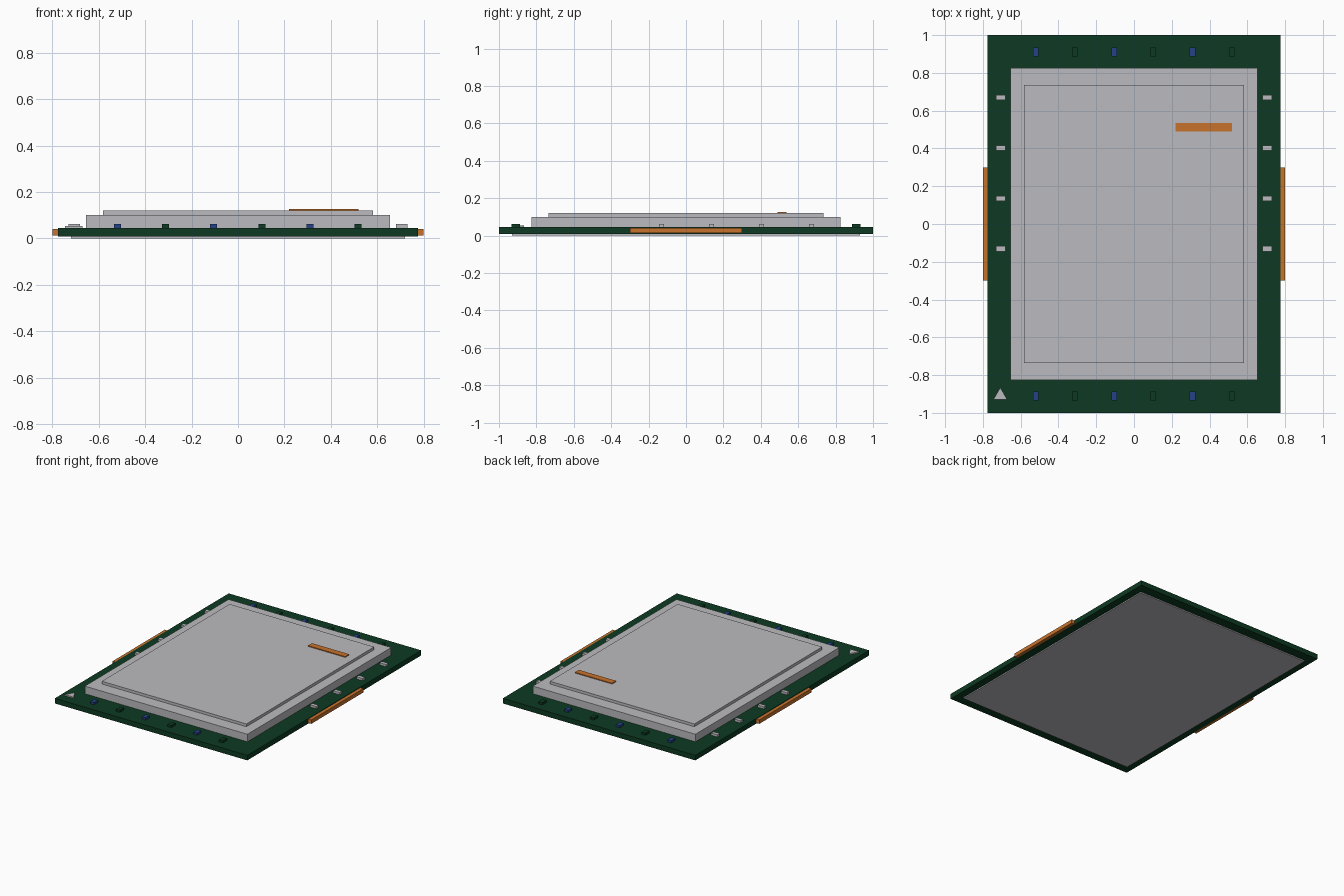
import bpy
import bmesh
from mathutils import Vector

if "Cube" in bpy.data.objects:
    bpy.data.objects.remove(bpy.data.objects["Cube"], do_unlink=True)


def material(name, r, g, b):
    m = bpy.data.materials.new(name)
    m.use_nodes = True
    m.diffuse_color = (r, g, b, 1)
    m.node_tree.nodes["Principled BSDF"].inputs["Base Color"].default_value = (r, g, b, 1)
    return m


GREEN = material("board green", 0.004, 0.042, 0.016)
SILVER = material("silver metal", 0.50, 0.50, 0.53)
COPPER = material("copper", 0.57, 0.17, 0.025)
BLUE = material("component blue", 0.018, 0.055, 0.24)


def finish(name, bm, mat):
    bmesh.ops.recalc_face_normals(bm, faces=bm.faces)
    mesh = bpy.data.meshes.new(name)
    bm.to_mesh(mesh)
    bm.free()
    mesh.materials.append(mat)
    obj = bpy.data.objects.new(name, mesh)
    bpy.context.collection.objects.link(obj)
    return obj


def box(name, x, y, width, depth, bottom, top, mat):
    bm = bmesh.new()
    bmesh.ops.create_cube(bm, size=1)
    bmesh.ops.scale(bm, vec=(width, depth, top - bottom), verts=bm.verts)
    bmesh.ops.translate(bm, vec=(x, y, (top + bottom) / 2), verts=bm.verts)
    return finish(name, bm, mat)


BOARD_TOP = 0.045

# Board, contact plate underneath and stepped metal lid
box("contact_plate", 0, 0, 1.44, 1.86, 0, 0.01, SILVER)
box("circuit_board", 0, 0, 1.55, 2.0, 0.008, BOARD_TOP, GREEN)
box("lid_base", 0, 0, 1.31, 1.654, BOARD_TOP, 0.1, SILVER)
box("lid_top", 0, 0, 1.164, 1.47, 0.1, 0.12, SILVER)
box("lid_stripe", 0.37, 0.513, 0.3, 0.046, 0.12, 0.126, COPPER)

for side, label in ((1, "left"), (-1, "right")):
    # Copper tabs on the long edges
    box(f"{label}_edge_tab", side * 0.785, 0, 0.03, 0.6, 0.013, 0.041, COPPER)
    # Silver pads beside the lid
    for i in range(4):
        box(f"{label}_pad_{i + 1}", side * 0.706, 0.67 - i * 0.267,
            0.05, 0.027, BOARD_TOP, 0.061, SILVER)

# Rows of small components at front and back, alternating in colour
for y, label in ((-0.911, "front"), (0.911, "back")):
    for i in range(6):
        box(f"{label}_component_{i + 1}", -0.52 + i * 0.2075, y,
            0.03, 0.046, BOARD_TOP, 0.061, GREEN if i % 2 else BLUE)

# Triangular corner marker
bm = bmesh.new()
corners = [(-0.745, -0.93), (-0.671, -0.93), (-0.708, -0.866)]
face = bm.faces.new([bm.verts.new((x, y, BOARD_TOP)) for x, y in corners])
grown = bmesh.ops.extrude_face_region(bm, geom=[face], use_keep_orig=True)
raised = [v for v in grown["geom"] if isinstance(v, bmesh.types.BMVert)]
bmesh.ops.translate(bm, vec=Vector((0, 0, 0.009)), verts=raised)
finish("corner_marker", bm, SILVER)
